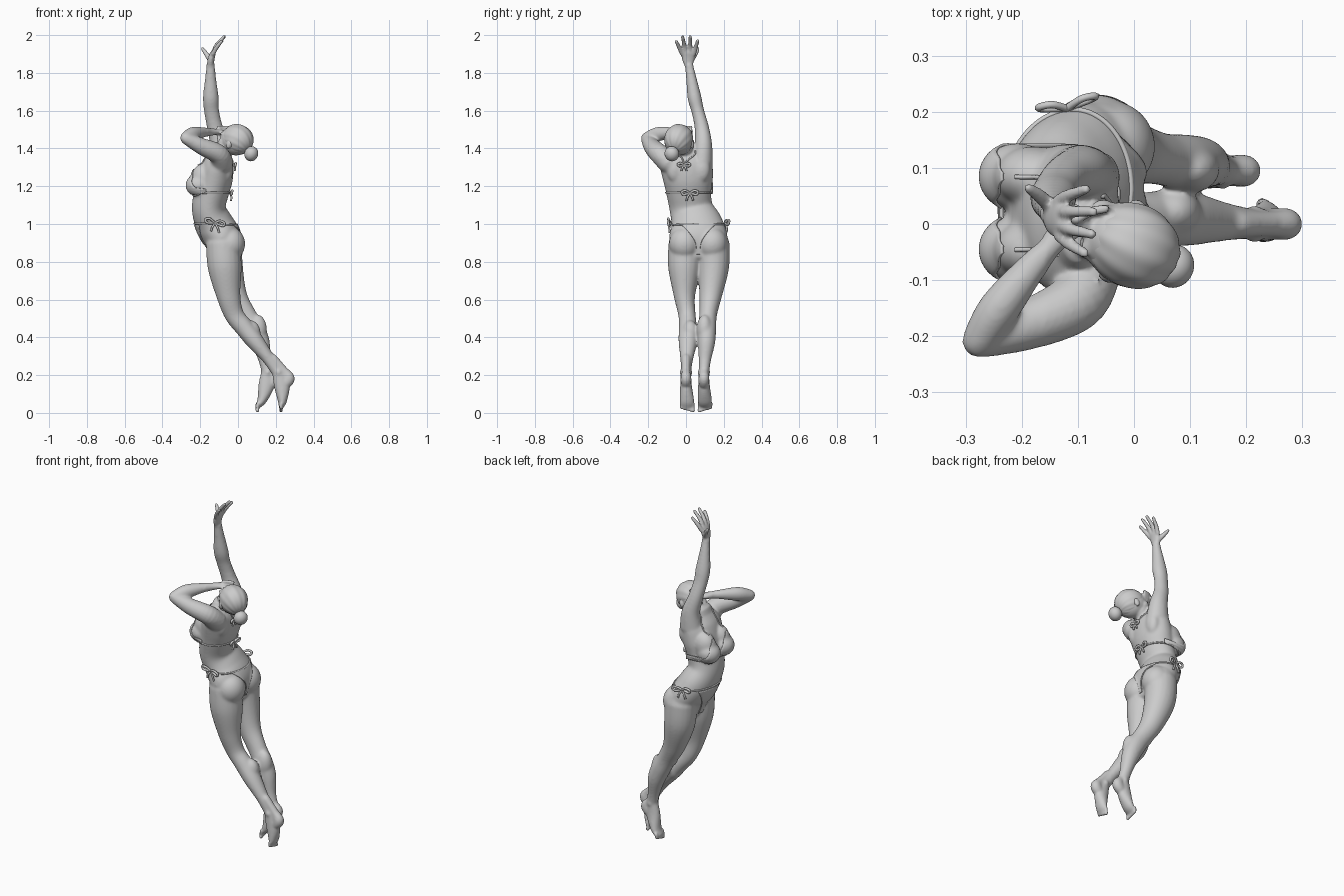
import bpy, bmesh, math
from mathutils import Vector, Matrix
from mathutils.bvhtree import BVHTree

if "Cube" in bpy.data.objects:
    bpy.data.objects.remove(bpy.data.objects["Cube"])


def link(name, data):
    ob = bpy.data.objects.new(name, data)
    bpy.context.collection.objects.link(ob)
    return ob


def spline(pts, steps):
    """Catmull-Rom samples through tuples of any length"""
    P = [pts[0]] + list(pts) + [pts[-1]]
    out = []
    for i in range(1, len(P) - 2):
        for s in range(steps):
            t = s / steps
            out.append([0.5 * (2 * b + (c - a) * t + (2 * a - 5 * b + 4 * c - d) * t * t
                               + (3 * b - a - 3 * c + d) * t ** 3)
                        for a, b, c, d in zip(P[i - 1], P[i], P[i + 1], P[i + 2])])
    out.append(list(pts[-1]))
    return out


def tube(bm, pts, n=20, steps=6):
    """Rounded limb through (x, y, z, half_width, half_depth)"""
    S = spline([p if len(p) == 5 else (*p, p[3]) for p in pts], steps)
    C = [Vector(s[:3]) for s in S]
    rings = []
    for i, s in enumerate(S):
        t = (C[min(i + 1, len(C) - 1)] - C[max(i - 1, 0)]).normalized()
        ref = Vector((0, 1, 0)) if abs(t.y) < 0.92 else Vector((1, 0, 0))
        a = (ref - t * ref.dot(t)).normalized()
        b, r = t.cross(a), min(s[3], s[4])
        caps = [(0.6 * r, 0.8), (0.95 * r, 0.3)]
        if i == 0:
            rings += [(C[i] - t * o, a, b, s[3] * k, s[4] * k) for o, k in caps[::-1]]
        rings.append((C[i], a, b, s[3], s[4]))
        if i == len(S) - 1:
            rings += [(C[i] + t * o, a, b, s[3] * k, s[4] * k) for o, k in caps]
    V = [[bm.verts.new(c + a * (ra * math.cos(2 * math.pi * k / n)) + b * (rb * math.sin(2 * math.pi * k / n)))
          for k in range(n)] for c, a, b, ra, rb in rings]
    for r0, r1 in zip(V, V[1:]):
        for k in range(n):
            bm.faces.new((r0[k], r0[(k + 1) % n], r1[(k + 1) % n], r1[k]))
    bm.faces.new(V[0][::-1])
    bm.faces.new(V[-1])


def ball(bm, c, r, m=Matrix()):
    r = r if isinstance(r, tuple) else (r, r, r)
    bmesh.ops.create_uvsphere(bm, u_segments=32, v_segments=20, radius=1,
                              matrix=m @ Matrix.Translation(c) @ Matrix.Diagonal((*r, 1)))


bm = bmesh.new()
# torso, neck, bust, shoulder blades and buttocks
tube(bm, [(-.10, .0, 1.385, .085, .05), (-.105, .0, 1.33, .135, .08), (-.12, .01, 1.25, .134, .094),
          (-.14, .015, 1.17, .12, .092), (-.155, .028, 1.08, .115, .089), (-.125, .055, 1.0, .138, .1),
          (-.085, .065, .93, .154, .1), (-.07, .065, .86, .13, .08)], 32)
tube(bm, [(-.09, 0, 1.35, .07, .05), (-.07, -.01, 1.385, .043), (-.035, -.025, 1.43, .04)])
for y in (-.045, .085):
    ball(bm, (-.208, y, 1.205), (.066, .06, .058))
    ball(bm, (-.18, y, 1.245), (.068, .054, .075))
    ball(bm, (-.06, y * 1.1 - .01, 1.29), (.035, .045, .07))
for y in (-.008, .138):
    ball(bm, (-.042, y, .895), (.08, .082, .088))

# legs with calves: left, then right
tube(bm, [(-.08, -.005, .9, .088, .09), (-.07, -.008, .77, .087, .09), (-.05, -.008, .62, .057, .064),
          (-.02, .005, .52, .046, .052), (.03, .01, .455, .048, .05), (.09, .01, .38, .05, .047),
          (.16, .004, .29, .035, .034), (.213, .0, .215, .026, .034)])
tube(bm, [(-.07, .145, .9, .086, .09), (-.06, .145, .77, .083, .087), (-.015, .13, .62, .06, .064),
          (.042, .117, .52, .047, .054), (.09, .11, .44, .05, .055), (.12, .108, .37, .046, .049),
          (.142, .1, .28, .033, .034), (.16, .095, .21, .027, .034)])
ball(bm, (.07, .022, .42), (.05, .044, .07))
ball(bm, (.105, .098, .44), (.048, .042, .08))
ball(bm, (-.04, .005, .525), (.034, .034, .045))
ball(bm, (.012, .117, .525), (.034, .034, .045))
# feet with heel cords and toes
for ax, ay, mx, bx, tx, hx in ((.215, 0, .232, .235, .23, .268), (.158, .095, .15, .128, .105, .194)):
    tube(bm, [(ax, ay, .22, .027, .035), (mx, ay, .145, .031, .042), (bx, ay + .005, .07, .037, .026),
              (tx, ay + .006, .037, .034, .015)])
    tube(bm, [(ax - .03, ay, .29, .024), (hx - .025, ay, .225, .022), (hx, ay, .185, .029, .033),
              (hx - .016, ay, .155, .028, .03)])
    for s in (-1, 1):
        ball(bm, (ax, ay + s * .022, .215), (.015, .012, .018))
    for k in range(5):
        y = ay - .024 + k * .0152
        d = k if ay else 4 - k
        z = .013 + d * .0035
        tube(bm, [(tx + .002, y, .05, .01), (tx - .003, y, z + .012, .009), (tx - .002, y, z, .011 - d * .0007)], 10, 3)

# raised right arm
tube(bm, [(-.095, .085, 1.33, .057, .066), (-.097, .092, 1.42, .047, .053), (-.122, .084, 1.51, .038, .042),
          (-.14, .062, 1.60, .034, .04), (-.144, .045, 1.67, .037, .042), (-.145, .03, 1.76, .029, .031),
          (-.145, .015, 1.845, .022, .021)])
tube(bm, [(-.146, .014, 1.84, .022, .018), (-.142, .012, 1.875, .034, .018), (-.13, .012, 1.91, .036, .014)])
for b, y, x, z in ((-.02, -.052, -.088, 1.967), (.0, -.018, -.075, 1.991), (.022, .022, -.072, 1.992),
                   (.042, .062, -.085, 1.97)):
    tube(bm, [(-.133, b, 1.90, .012), (-.114, (b + y) / 2, (1.9 + z) / 2, .0115), (x, y, z, .009)], 12, 4)
tube(bm, [(-.146, .028, 1.865, .014), (-.168, .05, 1.9, .0125), (-.188, .064, 1.928, .009)], 12, 4)

# bent left arm with hand on the forehead
tube(bm, [(-.085, -.09, 1.32, .057, .062), (-.105, -.14, 1.37, .053), (-.19, -.18, 1.41, .045),
          (-.275, -.208, 1.453, .032)])
tube(bm, [(-.277, -.208, 1.456, .031), (-.24, -.15, 1.475, .037, .039), (-.185, -.08, 1.485, .028),
          (-.15, -.04, 1.487, .021), (-.12, -.005, 1.488, .028, .016), (-.095, .012, 1.488, .03, .013)])
for k in range(4):
    z = 1.463 + k * .016
    tube(bm, [(-.103, .008, z, .01), (-.078, .022, z + .001, .009), (-.05, .027, z + .002, .008)], 12, 4)

# head, in a frame of forward, side and up
f = Vector((-.86, .38, .34)).normalized()
s = Vector((0, 0, 1)).cross(f).normalized()
u = f.cross(s)
head = Matrix.Translation((-.015, -.033, 1.438)) @ Matrix((f, s, u)).transposed().to_4x4()
for c, r in (((0, 0, .004), (.084, .07, .078)), ((.034, 0, -.042), (.05, .05, .056)),
             ((.062, 0, -.082), (.022, .022, .018)), ((.088, 0, -.024), (.015, .01, .012)),
             ((.08, 0, -.008), (.012, .008, .024)), ((.079, 0, -.054), (.012, .02, .009))):
    ball(bm, c, r, head)
for k in (-1, 1):
    ball(bm, (.05, k * .036, -.026), (.026, .02, .022), head)
    ball(bm, (.066, k * .028, .018), (.016, .022, .009), head)
    ball(bm, (.07, k * .028, -.002), (.01, .014, .008), head)
    ball(bm, (0, k * .07, -.018), (.014, .009, .024), head)

# merge everything into one skin, then soften trunk and limbs more than hands, feet and face
me = bpy.data.meshes.new("body")
bm.to_mesh(me)
bm.free()
body = link("body", me)
rm = body.modifiers.new("Merge", 'REMESH')
rm.mode, rm.voxel_size, rm.use_smooth_shade = 'VOXEL', .0052, True
bpy.context.view_layer.update()
body.data = bpy.data.meshes.new_from_object(body.evaluated_get(bpy.context.evaluated_depsgraph_get()))
body.modifiers.clear()
soft = body.vertex_groups.new(name="soft")
for v in body.data.vertices:
    x, y, z = v.co
    if .1 < z < 1.34 or (z < 1.83 and (z > 1.54 or x < -.16 or y > .07)):
        soft.add([v.index], min(1, max(.15, (z - .1) / .15)), 'REPLACE')
for n, g in ((22, "soft"), (4, "")):
    sm = body.modifiers.new("Soften", 'SMOOTH')
    sm.factor, sm.iterations, sm.vertex_group = .5, n, g

# hair combed back to a bun
bm = bmesh.new()
bmesh.ops.create_uvsphere(bm, u_segments=96, v_segments=48, radius=1,
                          matrix=Matrix.Translation((-.01, 0, .014)) @ Matrix.Diagonal((.086, .075, .08, 1)))
for v in bm.verts:
    p = v.co
    a = math.atan2(p.y, p.z + .03)
    v.co = head @ (p * (1 + .009 * math.sin(17 * a) + .006 * math.sin(7 * a + 30 * p.x)))
ball(bm, (-.112, .004, -.03), (.036, .039, .04), head)
for face in bm.faces:
    face.smooth = True
me = bpy.data.meshes.new("hair")
bm.to_mesh(me)
bm.free()
link("hair", me)

# swimwear is laid onto the finished skin
bpy.context.view_layer.update()
skin = BVHTree.FromObject(body, bpy.context.evaluated_depsgraph_get())


def cord(name, pts, r=.004, cyclic=False, snap=True):
    cu = bpy.data.curves.new(name, 'CURVE')
    cu.dimensions, cu.bevel_depth, cu.bevel_resolution = '3D', r, 2
    P = [Vector(p) for p in spline([tuple(p) for p in pts], 6)]
    if snap:
        P = [q[0] + q[1] * .001 for q in map(skin.find_nearest, P)]
    sp = cu.splines.new('POLY')
    sp.points.add(len(P) - 1)
    for sp_pt, p in zip(sp.points, P):
        sp_pt.co = (*p, 1)
    sp.use_cyclic_u = cyclic
    cu.use_fill_caps = True
    return link(name, cu)


def panel(name, side, rows, n=14):
    """Cloth cast onto the skin along x; rows are (z, y centre, half width)"""
    bm = bmesh.new()
    grid = []
    for z, yc, w in spline(rows, 6):
        row = []
        for k in range(n + 1):
            y = yc + w * (2 * k / n - 1)
            hit = skin.ray_cast(Vector((side * .6, y, z)), Vector((-side, 0, 0)))
            row.append(bm.verts.new(hit[0] + hit[1] * .002 if hit[0] else Vector((-.1, y, z))))
        grid.append(row)
    for a, b in zip(grid, grid[1:]):
        for k in range(n):
            bm.faces.new((a[k], a[k + 1], b[k + 1], b[k])).smooth = True
    bmesh.ops.recalc_face_normals(bm, faces=bm.faces)
    me = bpy.data.meshes.new(name)
    bm.to_mesh(me)
    bm.free()
    so = link(name, me).modifiers.new("Thickness", 'SOLIDIFY')
    so.thickness, so.offset = .005, 0


def bow(name, c, along, out, k=1.0):
    along, out = Vector(along), Vector(out)
    q = skin.find_nearest(Vector(c))
    c = q[0] + q[1] * .006
    for m in (-1, 1):
        put = lambda x, z, o: c + (along * (m * x) + out * o) * k + Vector((0, 0, z * k))
        cord(name + "_loop", [put(*p) for p in ((0, 0, 0), (.022, .014, .01), (.042, .008, .01),
                                                (.034, -.006, .006), (0, 0, 0))], .0065, snap=False)
        cord(name + "_tail", [put(*p) for p in ((0, 0, 0), (.012, -.02, .006), (.018, -.04, .004))],
             .0055, snap=False)


def hoop(cx, cy, z, rx, ry, n=24):
    return [(cx + rx * math.cos(2 * math.pi * k / n), cy + ry * math.sin(2 * math.pi * k / n), z) for k in range(n)]


for y in (-.045, .085):
    panel("bikini_cup", -1, [(1.16, y, .054), (1.2, y, .054), (1.24, y, .036), (1.29, y, .006)])
    cord("neck_strap", [(-.2, y, 1.29), (-.14, y * .9, 1.36), (-.07, y * .7, 1.37), (-.03, -.01, 1.32)])
cord("chest_band", hoop(-.14, .02, 1.165, .1, .13), .005, True)
cord("hip_string", hoop(-.12, .06, 1.0, .12, .15), .005, True)
panel("brief_front", -1, [(.995, .065, .095), (.93, .065, .06), (.87, .065, .025), (.82, .065, .014)])
panel("brief_back", 1, [(1.0, .065, .095), (.955, .065, .05), (.9, .065, .016), (.84, .065, .009)])
bow("back_bow", (-.05, .02, 1.165), (0, 1, 0), (1, 0, 0))
bow("neck_bow", (-.03, -.01, 1.31), (0, 1, 0), (1, 0, 0), .75)
bow("left_hip_bow", (-.12, -.1, 1.005), (1, 0, -.2), (0, -1, 0), 1.2)
bow("right_hip_bow", (-.12, .21, 1.005), (1, .2, 0), (0, 1, 0), 1.2)
